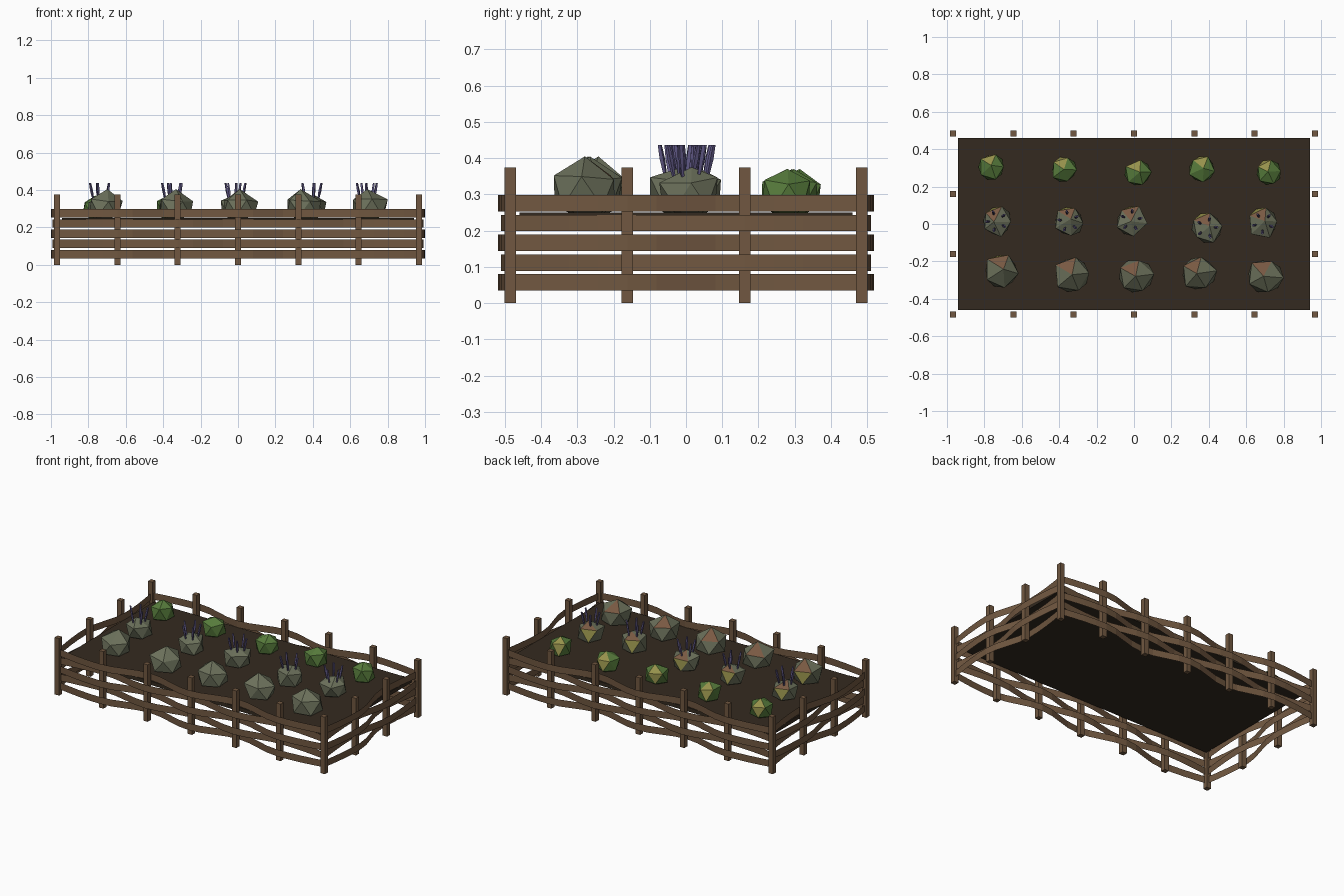
import bpy, bmesh, math, random
from mathutils import Vector

if "Cube" in bpy.data.objects:
    bpy.data.objects.remove(bpy.data.objects["Cube"])
random.seed(4)

def mat(name, c):
    m = bpy.data.materials.new(name)
    m.diffuse_color = (*c, 1)
    m.use_nodes = True
    m.node_tree.nodes["Principled BSDF"].inputs["Base Color"].default_value = m.diffuse_color
    return m

WOOD = mat("brown wood", (0.165, 0.097, 0.052))
SOIL = mat("dark soil", (0.034, 0.023, 0.014))
SAGE = mat("sage leaf", (0.15, 0.165, 0.105))
GREEN = mat("green leaf", (0.095, 0.20, 0.045))
RUST = mat("rust leaf", (0.19, 0.10, 0.055))
YELLOW = mat("yellow leaf", (0.30, 0.28, 0.07))
PURPLE = mat("purple flower", (0.12, 0.10, 0.24))

def finish(name, bm, mats):
    me = bpy.data.meshes.new(name)
    bm.to_mesh(me)
    bm.free()
    for m in mats:
        me.materials.append(m)
    ob = bpy.data.objects.new(name, me)
    bpy.context.collection.objects.link(ob)
    return ob

PX, PY = 0.967, 0.485          # post lines
SOIL_Z = 0.25

def block(name, centre, size, m):
    bm = bmesh.new()
    bmesh.ops.create_cube(bm, size=1)
    for v in bm.verts:
        v.co = [c + a * s for c, a, s in zip(centre, v.co, size)]
    finish(name, bm, [m])

# square posts around the bed
def post(x, y):
    block("fence_post", (x, y, 0.1875), (0.032, 0.032, 0.375), WOOD)

for i in range(7):
    for s in (-1, 1):
        post(-PX + i * PX / 3, s * PY)
for i in (1, 2):
    for s in (-1, 1):
        post(s * PX, -PY + i * 2 * PY / 3)

# thin woven slats: sheets weaving around the inner posts, ending at corner posts
def slat(name, half, bays, offset, side, along_x, k):
    bm = bmesh.new()
    n = bays * 4
    z0 = 0.035 + k * 0.0545
    amp = 0.033 if k % 2 == 0 else 0.025
    prev = None
    for j in range(n + 1):
        t = -half + 2 * half * j / n
        u = j / 4
        if u < 1:
            w = math.sin(math.pi * u / 2)
        elif u > bays - 1:
            w = math.sin(math.pi * (bays - u) / 2) * -math.cos(math.pi * (bays - 1))
        else:
            w = -math.cos(math.pi * u)
        d = side * (offset + amp * w * (1 if k % 2 == 0 else -1))
        pair = []
        for z in (z0, z0 + 0.045):
            pair.append(bm.verts.new((t, d, z) if along_x else (d, t, z)))
        if prev:
            f = [prev[0], pair[0], pair[1], prev[1]]
            if (side > 0) == along_x:
                f.reverse()
            bm.faces.new(f)
        prev = pair
    finish(name, bm, [WOOD])

for k in range(5):
    for s in (-1, 1):
        slat("long_slat", PX, 6, PY, s, True, k)
        slat("short_slat", PY, 3, PX, s, False, k)

# soil slab
block("soil", (0, 0, 0.2375), (1.88, 0.92, 0.025), SOIL)

# faceted shrubs from icosahedra with accent-coloured faces towards the back
def shrub(name, x, y, r, ring_z, apex_z, leaf, top_accent, side_accent):
    bm = bmesh.new()
    bmesh.ops.create_icosphere(bm, subdivisions=1, radius=1)
    first = next(v for v in bm.verts if 0.1 < v.co.z < 0.9)
    turn = math.radians(143 + random.uniform(-10, 10)) - math.atan2(first.co.y, first.co.x)
    for v in bm.verts:
        h, a = v.co.z, math.atan2(v.co.y, v.co.x) + turn
        if h > 0.9:
            v.co = (x + random.uniform(-.2, .2) * r, y + random.uniform(-.1, .2) * r, apex_z)
        elif h < -0.9:
            v.co = (x, y, SOIL_Z - 0.015)
        else:
            q = r * random.uniform(0.9, 1.1) * (1 if h > 0 else 0.95)
            z = ring_z + random.uniform(-.008, .008) if h > 0 else 0.265
            v.co = (x + q * math.cos(a), y + q * math.sin(a), z)
    bm.normal_update()
    back = Vector((-0.3, 0.95, 0))
    def best(faces):
        return max(faces, key=lambda f: (f.calc_center_median() - Vector((x, y, 0))).dot(back))
    tops = [f for f in bm.faces if max(v.co.z for v in f.verts) > apex_z - 0.001]
    best(tops).material_index = 1
    if side_accent:
        best([f for f in bm.faces if f not in tops and f.normal.z > -0.3]).material_index = 2
    finish(name, bm, [leaf, top_accent, YELLOW])

# purple flower spikes leaning outwards
def spikes(x, y):
    bm = bmesh.new()
    start = random.uniform(0, 1)
    for i in range(5):
        a = start + i * math.tau / 5
        d = Vector((math.cos(a), math.sin(a), 0))
        p = Vector((x, y, 0.335)) + d * 0.036
        q = Vector((x, y, 0.437)) + d * 0.056
        rings = []
        for t, w in ((0, 0.004), (0.6, 0.008), (1, 0.006)):
            c = p.lerp(q, t)
            rings.append([bm.verts.new(c + Vector((w * math.cos(b * math.pi / 2 + a),
                          w * math.sin(b * math.pi / 2 + a), 0))) for b in range(4)])
        for lo, hi in zip(rings, rings[1:]):
            for b in range(4):
                bm.faces.new((lo[b], lo[(b + 1) % 4], hi[(b + 1) % 4], hi[b]))
        bm.faces.new(rings[-1])
    finish("flower_spikes", bm, [PURPLE])

front = [(-.71, -.255), (-.333, -.27), (.01, -.28), (.345, -.265), (.70, -.275)]
middle = [(-.735, .015), (-.35, .015), (-.015, .02), (.39, -.02), (.69, .005)]
rear = [(-.76, .305), (-.375, .29), (.02, .27), (.36, .295), (.72, .275)]
for i, (x, y) in enumerate(front):
    shrub("front_shrub", x, y, 0.093, 0.345, 0.405, SAGE, RUST, i == 0)
for x, y in middle:
    shrub("flowering_shrub", x, y, 0.08, 0.34, 0.375, SAGE, RUST, True)
    spikes(x, y)
for x, y in rear:
    shrub("rear_shrub", x, y, 0.07, 0.335, 0.37, GREEN, YELLOW, True)
